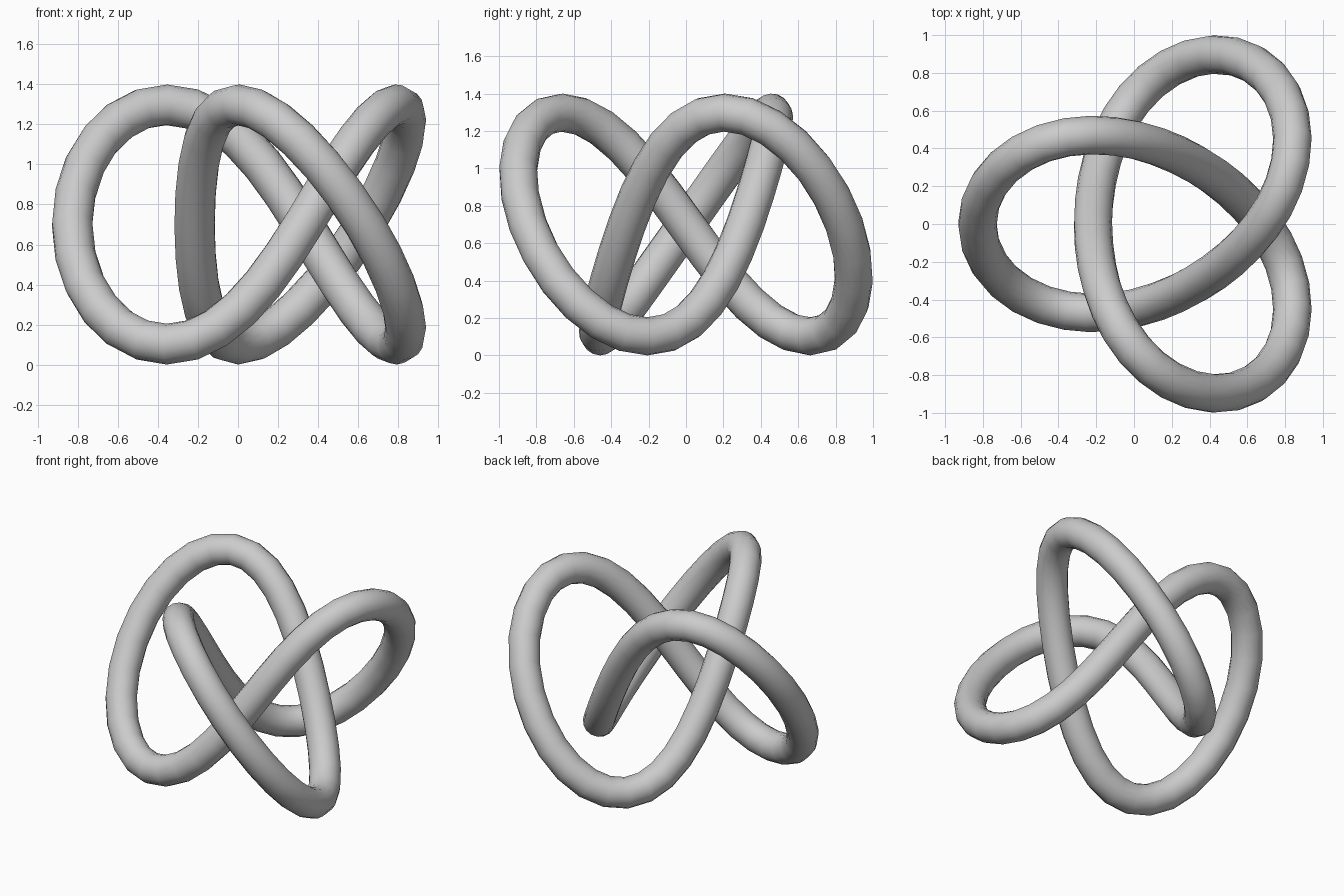
import bpy
from math import sin, cos, tau

if "Cube" in bpy.data.objects:
    bpy.data.objects.remove(bpy.data.objects["Cube"])

RADIUS = 0.102   # tube radius
HEIGHT = 0.598   # vertical swing of the centre line
STEPS = 72


def knot_point(t):
    # three-lobed trefoil path, one lobe pointing to -x
    x = 0.256 * cos(t) + 0.658 * cos(2 * t) + 0.011 * cos(4 * t) + 0.05 * cos(5 * t)
    y = 0.256 * sin(t) - 0.660 * sin(2 * t) + 0.011 * sin(4 * t) - 0.05 * sin(5 * t)
    return (0.146 - x, y, 0.7 - HEIGHT * sin(3 * t), 1)


# closed centre line with a round bevel
curve = bpy.data.curves.new("trefoil_knot", "CURVE")
curve.dimensions = "3D"
curve.bevel_depth = RADIUS
curve.bevel_resolution = 6
path = curve.splines.new("POLY")
path.points.add(STEPS - 1)
for i, p in enumerate(path.points):
    p.co = knot_point(tau * i / STEPS)
path.use_cyclic_u = True
path.use_smooth = True

# knotted tube as a smooth mesh
knot = bpy.data.objects.new("trefoil_knot", curve)
bpy.context.collection.objects.link(knot)
bpy.context.view_layer.objects.active = knot
knot.select_set(True)
bpy.ops.object.convert(target="MESH")
bpy.ops.object.shade_smooth()
